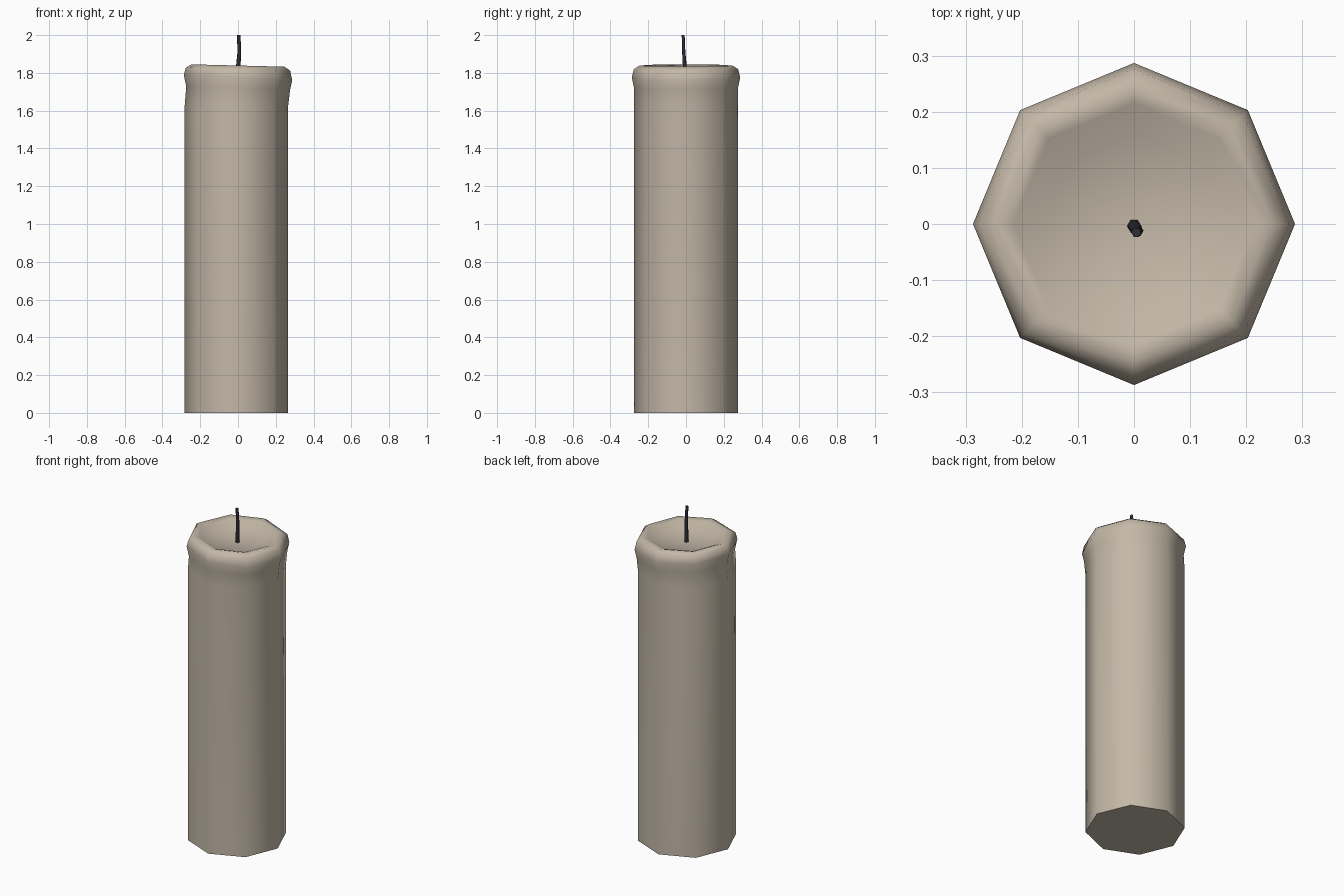
import bpy, bmesh, math
from mathutils import Vector

if "Cube" in bpy.data.objects:
    bpy.data.objects.remove(bpy.data.objects["Cube"])


def material(name, rgb):
    m = bpy.data.materials.new(name)
    m.diffuse_color = (*rgb, 1)
    m.use_nodes = True
    m.node_tree.nodes["Principled BSDF"].inputs["Base Color"].default_value = m.diffuse_color
    return m


def loft(name, rings, mat, angle, end_tip=None):
    """Skin a list of vertex-position rings, capping both ends."""
    bm = bmesh.new()
    loops = [[bm.verts.new(p) for p in ring] for ring in rings]
    n = len(loops[0])
    for a, b in zip(loops, loops[1:]):
        for i in range(n):
            j = (i + 1) % n
            bm.faces.new((a[i], a[j], b[j], b[i]))
    bm.faces.new(loops[0][::-1])
    last = loops[-1]
    if end_tip:
        tip = bm.verts.new(end_tip)
        for i in range(n):
            bm.faces.new((last[i], last[(i + 1) % n], tip))
    else:
        bm.faces.new(last)
    bmesh.ops.recalc_face_normals(bm, faces=bm.faces)
    me = bpy.data.meshes.new(name)
    bm.to_mesh(me)
    bm.free()
    me.materials.append(mat)
    ob = bpy.data.objects.new(name, me)
    bpy.context.collection.objects.link(ob)
    bpy.context.view_layer.objects.active = ob
    ob.select_set(True)
    bpy.ops.object.shade_smooth_by_angle(angle=math.radians(angle))
    ob.select_set(False)
    return ob


def ring(n, cx, cy, z, r, tilt=0.0):
    pts = []
    for k in range(n):
        a = 2 * math.pi * k / n
        x = cx + r * math.cos(a)
        pts.append(Vector((x, cy + r * math.sin(a), z - tilt * x)))
    return pts


wax = material("beige wax", (0.55, 0.48, 0.39))
char = material("charred wick", (0.025, 0.025, 0.032))

# Wax body: octagonal column, swollen tilted rim, melted dish
# (centre x, z, radius, tilt)
profile = [
    (-0.008, 0.0, 0.274, 0),
    (-0.008, 1.63, 0.274, 0),
    (0.001, 1.72, 0.275, 0.03),
    (0.0, 1.775, 0.287, 0.05),
    (0.0, 1.82, 0.276, 0.03),
    (0.0, 1.839, 0.245, 0.025),
    (0.0, 1.830, 0.215, 0.02),
    (0.0, 1.803, 0.160, 0.01),
]
loft("candle_body", [ring(8, cx, 0, z, r, t) for cx, z, r, t in profile],
     wax, 65, end_tip=(0, 0, 1.79))

# Wick: thin, slightly bent hexagonal stem
path = [
    (0.000, -0.003, 1.775, 0.013),
    (0.001, -0.006, 1.83, 0.012),
    (0.007, -0.012, 1.91, 0.010),
    (0.004, -0.015, 2.0, 0.009),
]
loft("wick", [ring(6, x, y, z, r) for x, y, z, r in path], char, 65)
